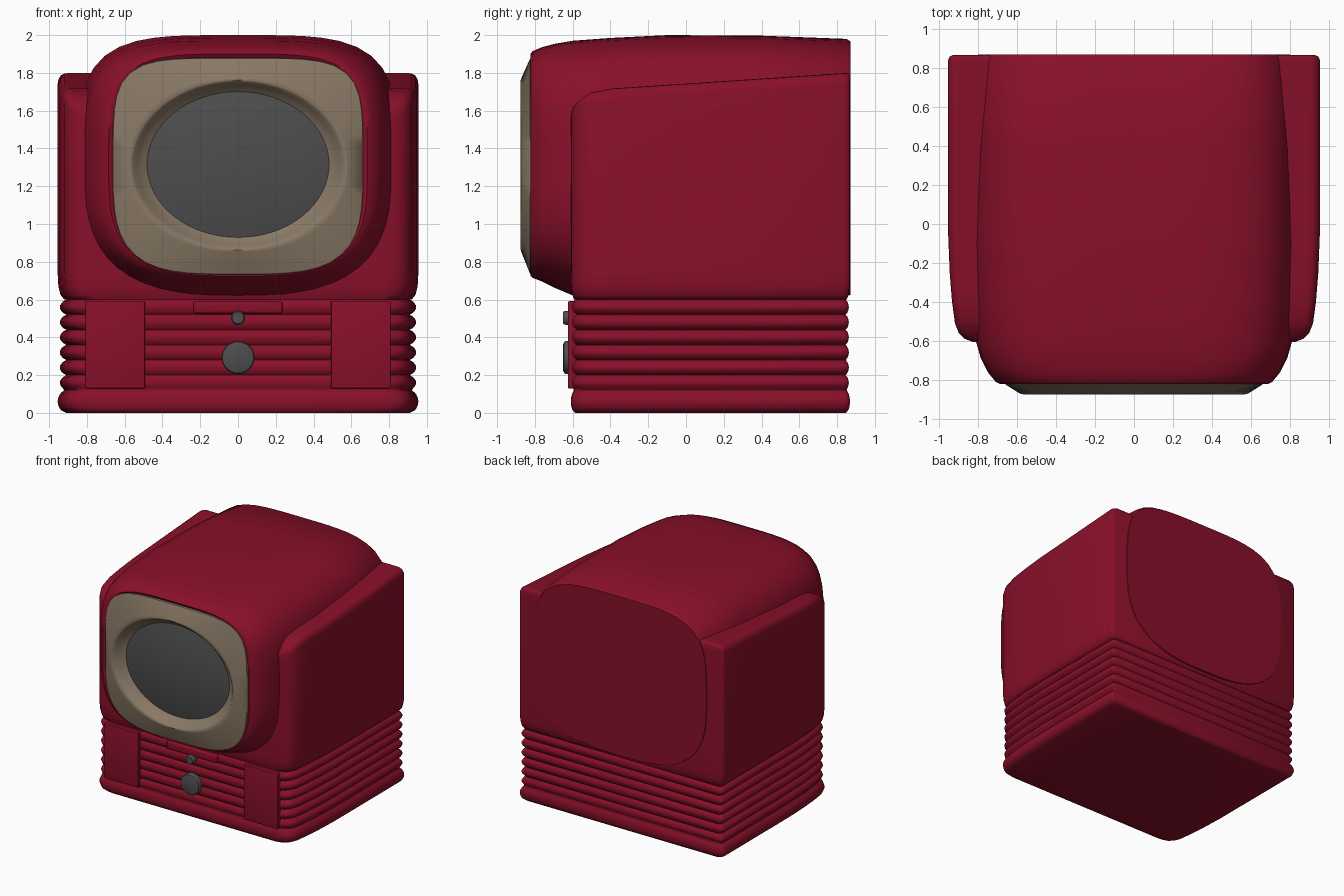
import bpy, bmesh
from math import sin, cos, pi, radians

if "Cube" in bpy.data.objects:
    bpy.data.objects.remove(bpy.data.objects["Cube"])


def material(name, rgb):
    m = bpy.data.materials.new(name)
    m.use_nodes = True
    m.diffuse_color = (*rgb, 1)
    m.node_tree.nodes["Principled BSDF"].inputs["Base Color"].default_value = (*rgb, 1)
    return m


RED = material("deep red", (0.25, 0.005, 0.022))
BEIGE = material("beige", (0.25, 0.19, 0.13))
GREY = material("dark grey", (0.075, 0.075, 0.075))


def finish(name, bm, mat, angle=40):
    bmesh.ops.recalc_face_normals(bm, faces=bm.faces)
    mesh = bpy.data.meshes.new(name)
    bm.to_mesh(mesh)
    bm.free()
    ob = bpy.data.objects.new(name, mesh)
    bpy.context.collection.objects.link(ob)
    mesh.materials.append(mat)
    bpy.ops.object.select_all(action='DESELECT')
    ob.select_set(True)
    bpy.context.view_layer.objects.active = ob
    bpy.ops.object.shade_smooth_by_angle(angle=radians(angle))
    return ob


def loft(name, rings, mat, cap_first=True, cap_last=True, angle=40):
    """Skin rings that are mirror-symmetric in x; cap them with left-right strips."""
    bm = bmesh.new()
    loops = [[bm.verts.new(p) for p in ring] for ring in rings]
    n = len(loops[0])
    for a, b in zip(loops, loops[1:]):
        for i in range(n):
            bm.faces.new((a[i], a[(i + 1) % n], b[(i + 1) % n], b[i]))
    for loop, wanted in ((loops[0], cap_first), (loops[-1], cap_last)):
        for i in range(n // 2 if wanted else 0):
            quad = [loop[i], loop[i + 1], loop[n - i - 1], loop[-i % n]]
            bm.faces.new(list(dict.fromkeys(quad)))
    return finish(name, bm, mat, angle)


def oval(y, a, top, bottom, n_top=2.0, n_bottom=2.0, steps=64):
    """Superellipse ring facing the front, with separate top and bottom roundness."""
    mid = (top + bottom) / 2
    half = (top - bottom) / 2
    ring = []
    for i in range(steps):
        t = 2 * pi * i / steps - pi / 2
        c, s = cos(t), sin(t)
        n = n_top if s > 0 else n_bottom
        r = (abs(c) ** n + abs(s) ** n) ** (-1 / n)
        ring.append((a * r * c, y, mid + half * r * s))
    return ring


# Shared floor plan of the cabinet: round front corners, tight back corners
HALF = [(0, -.61), (.4, -.61), (.79, -.61), (.83, -.605), (.87, -.59), (.9, -.56),
        (.92, -.51), (.935, -.4), (.947, -.25), (.955, -.05), (.955, .3), (.955, .84),
        (.948, .86), (.93, .868), (0, .868)]
PLAN = HALF + [(-x, y) for x, y in HALF[-2:0:-1]]


def plan_ring(inset, height, y_share=0.5):
    sx = 1 - inset / .955
    sy = 1 - inset * y_share / .74
    return [(x * sx, .13 + (y - .13) * sy, height(y)) for x, y in PLAN]


# Ribbed base
rings = [plan_ring(.045, lambda y: 0)]
bounds = [0, .12, .2, .28, .36, .44, .52, .6]
for k, (z0, z1) in enumerate(zip(bounds, bounds[1:])):
    for j in range(1, 9):
        t = j / 8
        inset = (.0 if k == 0 else .012) + .034 * (1 - sin(pi * t) ** .7)
        rings.append(plan_ring(inset, lambda y, z=z0 + (z1 - z0) * t: z))
loft("ribbed_base", rings, RED, angle=75)


# Cabinet sides, with a top that slopes down to a rounded front
def shoulder(y):
    drop = max(0, (-y - .4) / .21)
    return 1.8 - .065 * (.87 - y) - .09 * drop ** 3


rings = [plan_ring(.035, lambda y: .6), plan_ring(.015, lambda y: .625),
         plan_ring(.004, lambda y: .67), plan_ring(0, lambda y: .74)]
for inset, drop in ((0, .06), (.004, .035), (.016, .012), (.035, .002), (.06, 0)):
    rings.append(plan_ring(inset, lambda y, d=drop: shoulder(y) - d, .25))
loft("cabinet_sides", rings, RED, angle=60)

# Central rounded housing running front to back
sections = [(-.81, .66, 1.88, .735), (-.823, .685, 1.9, .725), (-.812, .71, 1.915, .715),
            (-.76, .752, 1.937, .695), (-.69, .787, 1.955, .66), (-.6, .813, 1.97, .622),
            (-.4, .83, 1.985, .618), (-.1, .84, 2.0, .618), (.4, .835, 1.997, .618),
            (.85, .812, 1.98, .618), (.872, .8, 1.965, .625)]
loft("picture_housing", [oval(*s, 4, 2.9 if s[0] > -.7 else 3.3) for s in sections],
     RED, cap_first=False, angle=50)

# Beige screen surround: raised oval lip, then a recess
surround = [oval(-.8, .665, 1.88, .73, 4.8, 3.6), oval(-.825, .66, 1.877, .735, 4.8, 3.6),
            oval(-.872, .585, 1.772, .852, 2.2, 2.2), oval(-.875, .57, 1.762, .862),
            oval(-.868, .557, 1.752, .872), oval(-.84, .535, 1.737, .89),
            oval(-.815, .505, 1.715, .912), oval(-.8, .48, 1.7, .93)]
loft("screen_surround", surround, BEIGE, False, False, angle=50)

# Domed glass screen
dome = [oval(-.8 - .045 * (1 - k * k), .49 * k, 1.315 + .39 * k, 1.315 - .39 * k)
        for k in (1, .85, .7, .5, .3, .12)]
loft("screen_glass", dome, GREY, cap_first=False)


def box(name, x, z, w, h, front, back, mat, bevel):
    bm = bmesh.new()
    bmesh.ops.create_cube(bm, size=1)
    for v in bm.verts:
        v.co = (x + v.co.x * w, (front + back) / 2 + v.co.y * (back - front), z + v.co.z * h)
    bmesh.ops.bevel(bm, geom=bm.edges[:], offset=bevel, segments=3, profile=.5,
                    affect='EDGES')
    return finish(name, bm, mat)


def knob(name, x, z, r, mat):
    profile = [(1, -.6), (1, -.636), (.95, -.645), (.82, -.65)]
    loft(name, [oval(y, r * k, z + r * k, z - r * k, steps=32) for k, y in profile], mat)


# Control panels with knobs, and the centre name bar
for side, s in (("left", 1), ("right", -1)):
    box(side + "_control_panel", s * .65, .36, .315, .46, -.625, -.5, RED, .004)
    knob(side + "_large_knob", s * .65, .293, .087, GREY)
    knob(side + "_small_knob", s * .653, .503, .037, GREY)
box("centre_bar", 0, .56, .47, .065, -.622, -.5, RED, .012)
